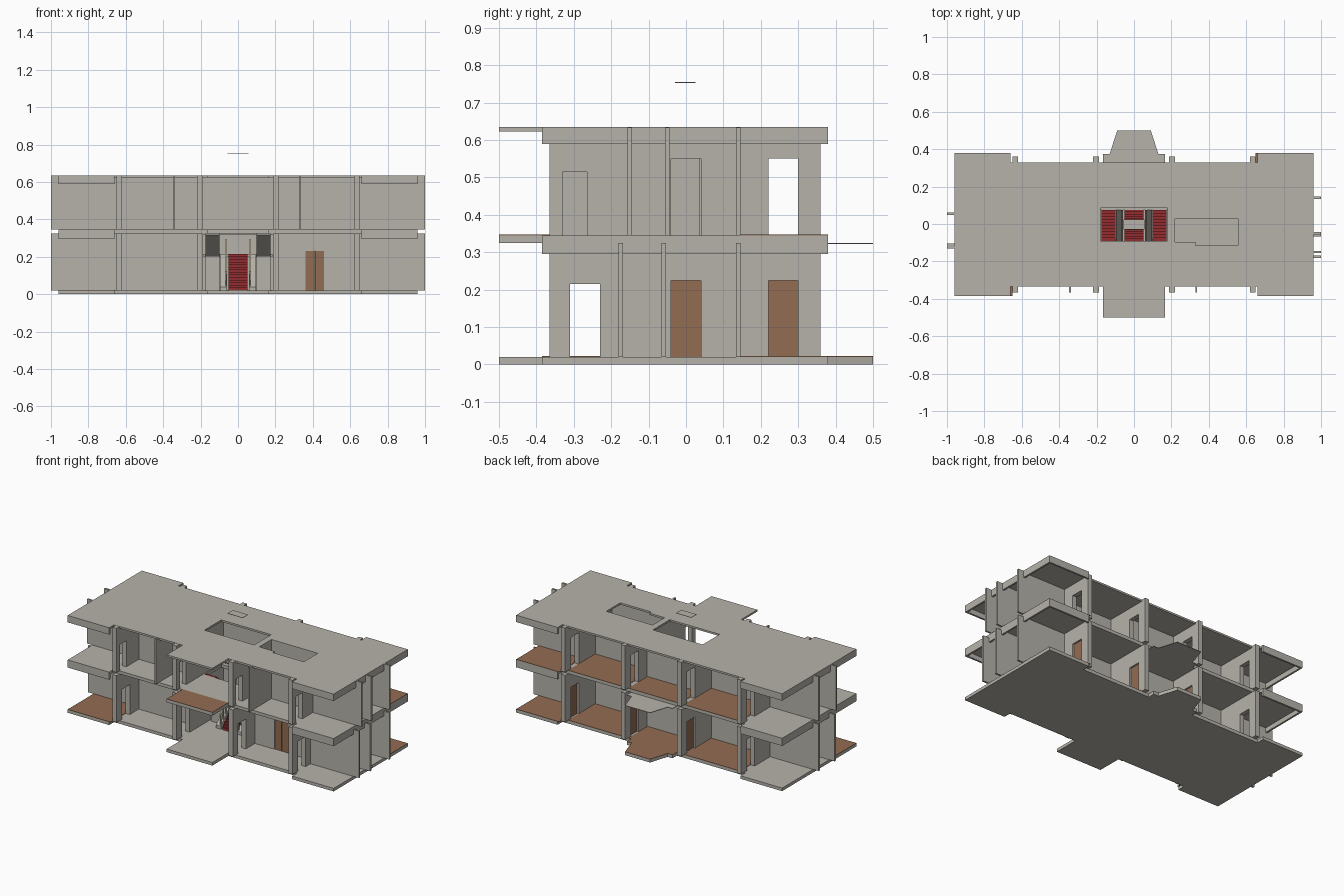
import bpy, bmesh

cube = bpy.data.objects.get("Cube")
if cube:
    bpy.data.objects.remove(cube, do_unlink=True)


def material(name, rgb):
    m = bpy.data.materials.new(name)
    m.use_nodes = True
    m.diffuse_color = (*rgb, 1)
    m.node_tree.nodes["Principled BSDF"].inputs["Base Color"].default_value = (*rgb, 1)
    return m


GREY = material("warm grey plaster", (0.47, 0.45, 0.405))
BROWN = material("brown wood", (0.29, 0.15, 0.085))
RED = material("red carpet", (0.30, 0.025, 0.03))
CREAM = material("cream rail", (0.60, 0.50, 0.36))


def prism(name, pts, lo, hi, mat, axis="z"):
    """Extrude a polygon: xy along z, or yz along x."""
    place = (lambda p, t: (p[0], p[1], t)) if axis == "z" else (lambda p, t: (t, p[0], p[1]))
    bm = bmesh.new()
    low = [bm.verts.new(place(p, lo)) for p in pts]
    high = [bm.verts.new(place(p, hi)) for p in pts]
    bm.faces.new(low[::-1])
    bm.faces.new(high)
    for i in range(len(pts)):
        j = (i + 1) % len(pts)
        bm.faces.new((low[i], low[j], high[j], high[i]))
    bmesh.ops.recalc_face_normals(bm, faces=bm.faces)
    mesh = bpy.data.meshes.new(name)
    bm.to_mesh(mesh)
    bm.free()
    mesh.materials.append(mat)
    ob = bpy.data.objects.new(name, mesh)
    bpy.context.collection.objects.link(ob)
    return ob


def box(name, x0, x1, y0, y1, z0, z1, mat=GREY):
    return prism(name, [(x0, y0), (x1, y0), (x1, y1), (x0, y1)], z0, z1, mat)


def wall(name, along, at, thick, a, b, z0, z1, doors=()):
    """Straight wall with door openings given as (start, end, head height)."""
    def piece(s, e, low, high):
        if along == "x":
            box(name, s, e, at - thick / 2, at + thick / 2, low, high)
        else:
            box(name, at - thick / 2, at + thick / 2, s, e, low, high)
    for s, e, head in sorted(doors):
        piece(a, s, z0, z1)
        piece(s, e, head, z1)
        a = e
    piece(a, b, z0, z1)


def mirrored(half):
    return half + [(-x, y) for x, y in reversed(half)]


def cut(ob, cutter):
    mod = ob.modifiers.new("opening", "BOOLEAN")
    mod.operation = "DIFFERENCE"
    mod.solver = "EXACT"
    mod.object = cutter
    cutter.hide_render = True
    cutter.display_type = "WIRE"
    cutter.hide_set(True)


# Floor slabs and roof
PORCH = [(0.165, -0.5), (0.165, -0.335)]
WING = [(0.66, -0.335), (0.66, -0.385), (0.96, -0.385),
        (0.96, 0.38), (0.66, 0.38), (0.66, 0.33)]
APSE = [(0.165, 0.33), (0.165, 0.375), (0.13, 0.375), (0.09, 0.5)]
prism("ground_slab", mirrored(PORCH + WING + APSE), 0, 0.02, GREY)
middle = prism("middle_slab", mirrored(PORCH + WING), 0.325, 0.345, GREY)
roof = prism("roof_slab", mirrored(PORCH + WING), 0.623, 0.635, GREY)
well = box("stairwell_cutter", -0.18, 0.18, -0.09, 0.085, 0.3, 0.7)
cut(middle, well)
cut(roof, well)
light_well = prism("light_well_cutter", [(0.22, 0.03), (0.22, -0.095), (0.33, -0.095),
                   (0.33, -0.115), (0.555, -0.115), (0.555, 0.03)], 0.6, 0.7, GREY)
cut(roof, light_well)
prism("rear_canopy", mirrored([(0.165, 0.15)] + APSE[1:]), 0.3215, 0.325, GREY)

# Edge beams under the wing slabs
for side in (-1, 1):
    for low, high in ((0.295, 0.344), (0.59, 0.634)):
        xs = sorted((side * 0.66, side * 0.96))
        end = sorted((side * 0.948, side * 0.96))
        box("wing_front_beam", *xs, -0.385, -0.373, low, high)
        box("wing_back_beam", *xs, 0.368, 0.38, low, high)
        box("wing_end_beam", *end, -0.385, 0.38, low, high)

# Wooden floor finishes
for z in (0.02, 0.345):
    for x0, x1 in ((-0.62, -0.215), (-0.185, 0.185), (0.215, 0.62)):
        box("rear_room_floor", x0, x1, 0.11, 0.33, z, z + 0.002, BROWN)
    for x0, x1 in ((-0.62, -0.215), (0.215, 0.62)):
        box("rear_room_floor", x0, x1, 0.05, 0.11, z, z + 0.002, BROWN)
    box("wing_back_floor", 0.65, 0.96, 0.146, 0.38, z, z + 0.002, BROWN)
box("wing_front_floor", -0.96, -0.65, -0.385, -0.117, 0.02, 0.022, BROWN)
prism("rear_porch_floor", mirrored(APSE), 0.02, 0.022, BROWN)
box("balcony_floor", -0.165, 0.165, -0.5, -0.335, 0.345, 0.347, BROWN)

# Cross walls with door openings
LEVELS = {"lower": (0.02, 0.325), "upper": (0.345, 0.634)}
for level, (z0, z1) in LEVELS.items():
    front = (-0.31, -0.23, 0.215) if level == "lower" else (-0.33, -0.265, 0.515)
    rear = (0.22, 0.30, z0 + 0.205)
    for x in (-0.635, -0.203, 0.203, 0.635):
        doors = [front, rear]
        if abs(x) > 0.5:
            doors.append((-0.04, 0.04, z0 + 0.205))
        wall(level + "_cross_wall", "y", x, 0.03, -0.365, 0.36, z0, z1, doors)

    # Long walls in the side bays
    for side in (-1, 1):
        a, b = sorted((side * 0.218, side * 0.62))
        doors = [(0.36, 0.46, 0.23)] if side > 0 and level == "lower" else []
        wall(level + "_front_room_wall", "x", -0.13, 0.014, a, b, z0, z1, doors)
        wall(level + "_rear_room_wall", "x", 0.043, 0.014, a, b, z0, z1)
    wall(level + "_stair_back_wall", "x", 0.125, 0.014, -0.188, 0.188, z0, z1 - 0.002)

# Wing partitions that run past the slab edge
PARTITIONS = {("lower", 1): (-0.175, -0.06, 0.14), ("upper", 1): (-0.15, -0.05, 0.14),
              ("lower", -1): (-0.11, 0.055), ("upper", -1): (-0.125, 0.055)}
for (level, side), places in PARTITIONS.items():
    a, b = sorted((side * 0.65, side * 1.0))
    for y in places:
        wall(level + "_wing_partition", "x", y, 0.012, a, b, *LEVELS[level])
for x in (-0.342, 0.333):
    wall("upper_front_partition", "y", x, 0.01, -0.365, -0.137, *LEVELS["upper"])

# Wooden doors
for x, y0, y1 in ((0.635, -0.04, 0.04), (0.635, 0.22, 0.30),
                  (0.203, 0.22, 0.30), (-0.203, 0.22, 0.30)):
    box("wooden_door", x - 0.004, x + 0.004, y0, y1, 0.02, 0.225, BROWN)
for x0, x1 in ((0.36, 0.409), (0.411, 0.46)):
    box("double_door_leaf", x0, x1, -0.134, -0.126, 0.02, 0.23, BROWN)


# Staircase: one centre flight up to a landing, two flights back
def flight(name, x0, x1, y0, y1, z0, z1, steps):
    run, rise = (y1 - y0) / steps, (z1 - z0) / steps
    for i in range(steps):
        ya, yb = sorted((y0 + i * run, y0 + (i + 1) * run))
        box(name + "_step", x0, x1, ya, yb, z0 + i * rise, z0 + (i + 1) * rise, RED)
    prism(name + "_soffit", [(y0, z0), (y1, z1 - rise), (y1, z1 - rise - 0.015),
                             (y0, z0 - 0.015)], x0, x1, GREY, "x")


flight("centre_flight", -0.05, 0.05, -0.09, 0.075, 0.022, 0.215, 14)
box("stair_landing", -0.185, 0.185, 0.075, 0.118, 0.2, 0.215)
for side in (-1, 1):
    a, b = sorted((side * 0.1, side * 0.175))
    flight("side_flight", a, b, 0.075, -0.09, 0.215, 0.345, 10)
    box("under_stair_panel", a, b, -0.03, -0.022, 0.02, 0.205)
    a, b = sorted((side * 0.06, side * 0.095))
    prism("stair_spine_wall", [(-0.09, 0.02), (0.075, 0.02), (0.075, 0.215), (-0.09, 0.04)],
          a, b, GREY, "x")
    # Balusters and handrail
    c = side * 0.064
    for i in range(7):
        y = -0.085 + i * 0.026
        z = 0.04 + (y + 0.09) * 1.06
        box("baluster", c - 0.003, c + 0.003, y - 0.003, y + 0.003, z, z + 0.075, CREAM)
    prism("handrail", [(-0.09, 0.11), (0.075, 0.285), (0.075, 0.293), (-0.09, 0.118)],
          c - 0.005, c + 0.005, CREAM, "x")

# Small plate floating above the stairwell
box("skylight_plate", -0.055, 0.055, -0.03, 0.025, 0.753, 0.755)
